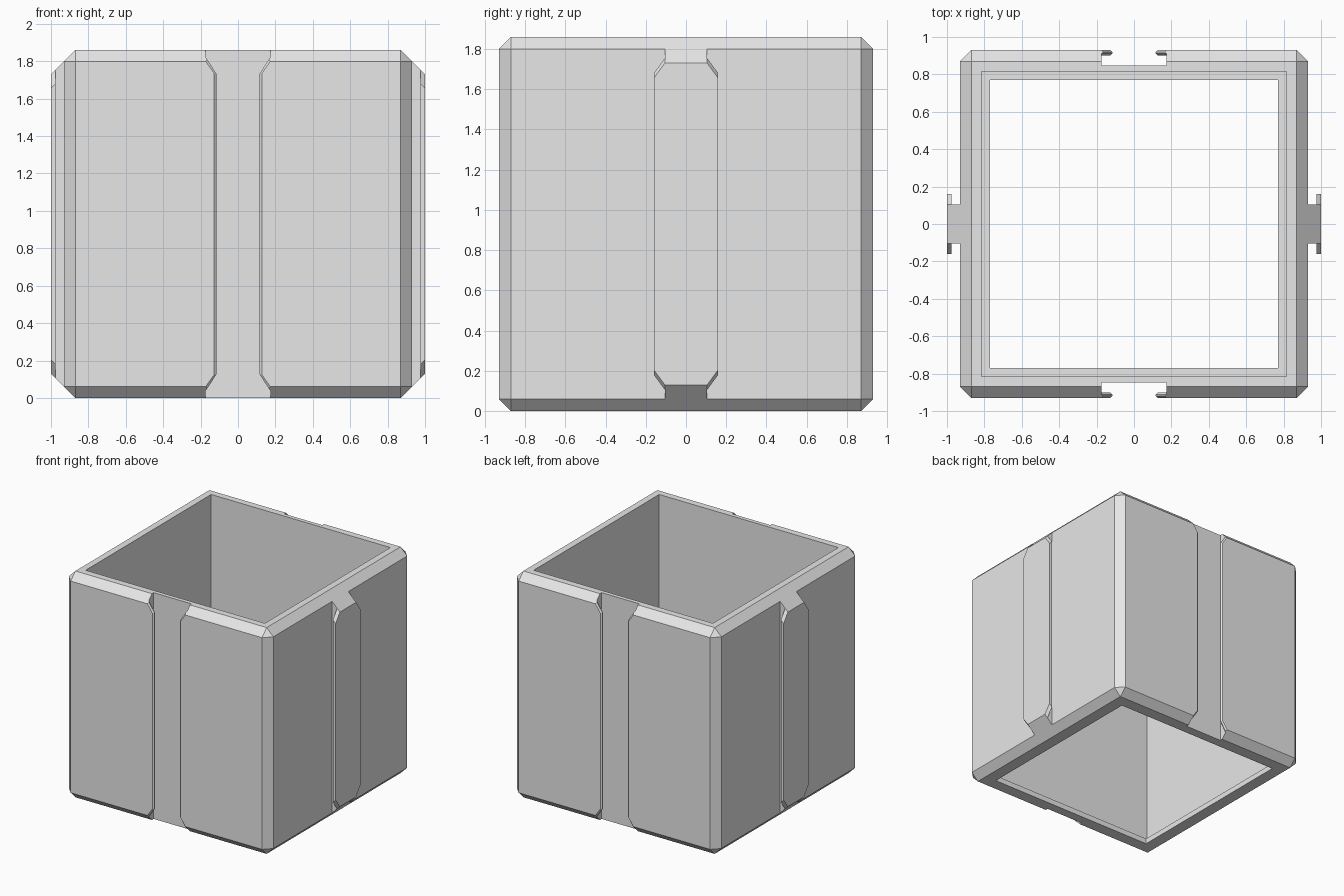
import bpy
import bmesh
from mathutils import Matrix, Vector

HALF, HEIGHT, CHAMFER = 0.93, 1.86, 0.06
MID = HEIGHT / 2

default = bpy.data.objects.get("Cube")
if default:
    bpy.data.objects.remove(default, do_unlink=True)

grey = bpy.data.materials.new("light_grey")
grey.use_nodes = True
grey.diffuse_color = (0.8, 0.8, 0.8, 1)
grey.node_tree.nodes["Principled BSDF"].inputs["Base Color"].default_value = (0.8, 0.8, 0.8, 1)


def finish(name, bm, cutter=False):
    bmesh.ops.recalc_face_normals(bm, faces=bm.faces)
    mesh = bpy.data.meshes.new(name)
    bm.to_mesh(mesh)
    bm.free()
    mesh.materials.append(grey)
    obj = bpy.data.objects.new(name, mesh)
    bpy.context.collection.objects.link(obj)
    if cutter:
        obj.hide_render = True
        obj.hide_set(True)
        obj.display_type = 'WIRE'
    return obj


def add_box(bm, low, high):
    low, high = Vector(low), Vector(high)
    matrix = Matrix.Translation((low + high) / 2) @ Matrix.Diagonal((*(high - low), 1))
    bmesh.ops.create_cube(bm, size=1, matrix=matrix)


def add_loft(bm, rings):
    """Skin matching closed rings and cap both ends."""
    loops = [[bm.verts.new(p) for p in ring] for ring in rings]
    count = len(loops[0])
    for a, b in zip(loops, loops[1:]):
        for i in range(count):
            j = (i + 1) % count
            bm.faces.new((a[i], a[j], b[j], b[i]))
    bm.faces.new(loops[0])
    bm.faces.new(loops[-1])


def mirrored_outline(corner):
    """Complete an outline from its upper positive quarter (across, z)."""
    right = corner + [(u, HEIGHT - z) for u, z in reversed(corner)]
    return right + [(-u, z) for u, z in reversed(right)]


def cut(obj, cutter):
    mod = obj.modifiers.new(cutter.name, 'BOOLEAN')
    mod.operation = 'DIFFERENCE'
    mod.solver = 'EXACT'
    mod.object = cutter


# Chamfered outer box
bm = bmesh.new()
add_box(bm, (-HALF, -HALF, 0), (HALF, HALF, HEIGHT))
bmesh.ops.bevel(bm, geom=bm.edges[:], offset=CHAMFER, segments=1, affect='EDGES')
body = finish("box_body", bm)

# Open interior with a narrower opening through the bottom lip
for name, half, low, high in (("interior_cutter", 0.815, 0.045, 2.2),
                              ("bottom_opening_cutter", 0.77, -0.3, 0.3)):
    bm = bmesh.new()
    add_box(bm, (-half, -half, low), (half, half, high))
    cut(body, finish(name, bm, True))

# Front and back slots: wide channel behind bevelled lips that flare at the ends
for side, sign in (("front", -1), ("back", 1)):
    bm = bmesh.new()
    ys = sorted((sign * 0.848, sign * 0.902))
    add_box(bm, (-0.173, ys[0], -0.2), (0.173, ys[1], HEIGHT + 0.2))
    cut(body, finish(side + "_channel_cutter", bm, True))

    bm = bmesh.new()
    rings = []
    for y, w in ((0.88, 0.127), (0.902, 0.127), (0.911, 0.116),
                 (0.920, 0.116), (0.93, 0.127), (0.98, 0.127)):
        flare = 1.80 + 2 * (0.127 - w)
        outline = mirrored_outline([(0.173, HEIGHT + 0.2), (0.173, flare), (w, 1.735)])
        rings.append([(u, sign * y, z) for u, z in outline])
    add_loft(bm, rings)
    cut(body, finish(side + "_lip_cutter", bm, True))

# Side rails: a neck flush with the box chamfer and a wider cap
for side, sign in (("left", 1), ("right", -1)):
    bm = bmesh.new()
    neck = []
    for x in (HALF, 0.975):
        top = HALF + HEIGHT - CHAMFER - x
        neck.append([(sign * x, u, z) for u, z in mirrored_outline([(0.105, top)])])
    add_loft(bm, neck)
    cap = []
    for x in (0.975, 1.0):
        rise = 1.0 - x
        outline = mirrored_outline([(0.105, 1.73 + rise), (0.16, 1.655 + rise)])
        cap.append([(sign * x, u, z) for u, z in outline])
    add_loft(bm, cap)
    finish(side + "_rail", bm)
